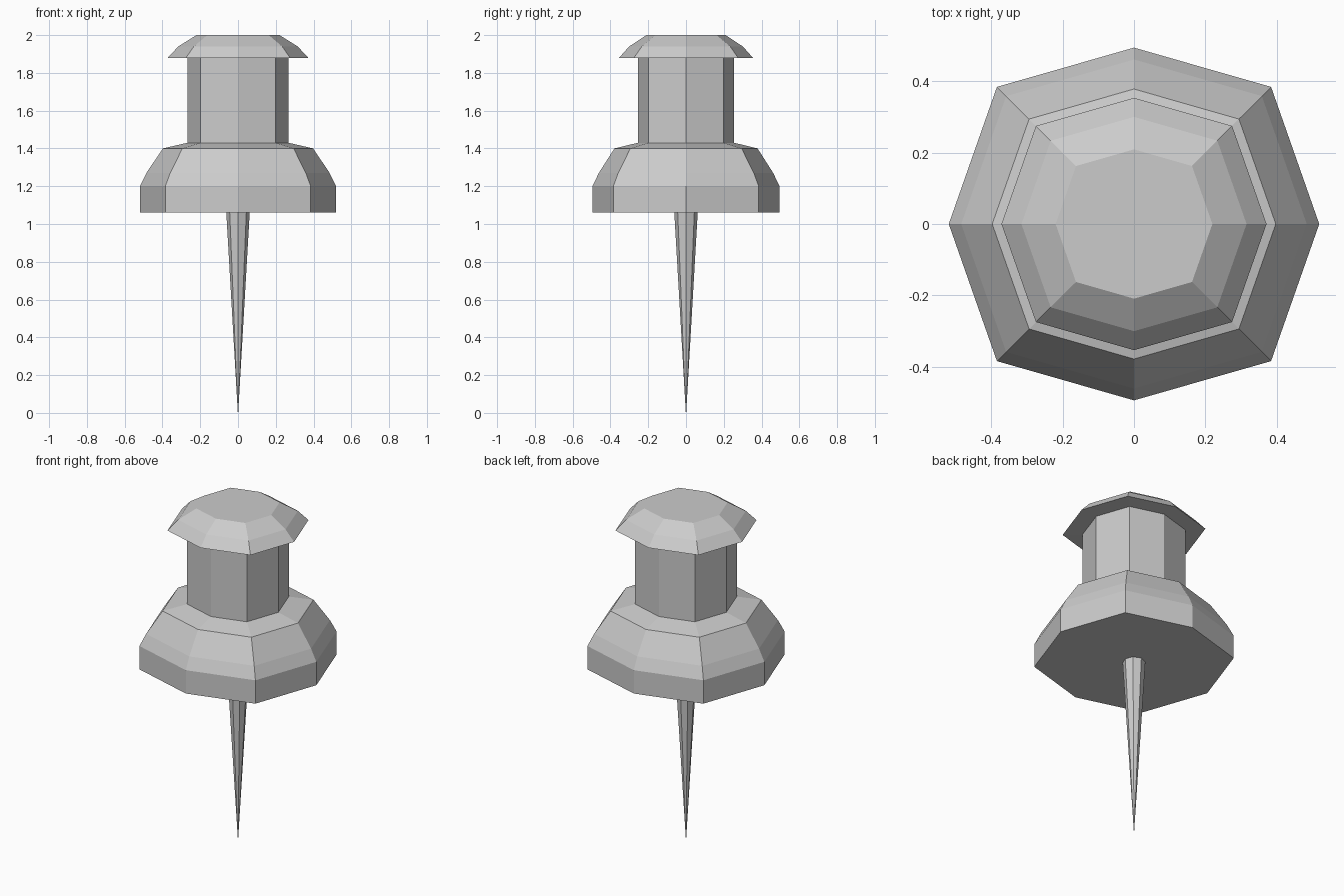
import bpy, bmesh, math

if "Cube" in bpy.data.objects:
    bpy.data.objects.remove(bpy.data.objects["Cube"])

# Eight-sided cross-section shared by the plastic parts (unit x radius)
SECTION = [(1, 0), (0.74, 0.74), (0, 0.952), (-0.74, 0.74),
           (-1, 0), (-0.74, -0.74), (0, -0.952), (0.74, -0.74)]
ROUND = [(math.cos(i * math.pi / 4), math.sin(i * math.pi / 4)) for i in range(8)]


def loft(name, section, profile):
    """Stack scaled copies of a section along (radius, z) and cap both ends."""
    bm = bmesh.new()
    rings = [[bm.verts.new((x * r, y * r, z)) for x, y in section] for r, z in profile]
    n = len(section)
    for low, high in zip(rings, rings[1:]):
        for i in range(n):
            j = (i + 1) % n
            bm.faces.new((low[i], low[j], high[j], high[i]))
    bm.faces.new(rings[0][::-1])
    bm.faces.new(rings[-1])
    bmesh.ops.recalc_face_normals(bm, faces=bm.faces)
    mesh = bpy.data.meshes.new(name)
    bm.to_mesh(mesh)
    bm.free()
    obj = bpy.data.objects.new(name, mesh)
    bpy.context.collection.objects.link(obj)
    return obj


# Handle: flared base, narrow neck and bevelled cap in one closed surface
loft("handle", SECTION, [
    (0.52, 1.06), (0.52, 1.20), (0.485, 1.27), (0.398, 1.40),   # base
    (0.268, 1.43), (0.268, 1.878),                              # neck
    (0.372, 1.88), (0.316, 1.94), (0.22, 2.0)])                 # cap

# Metal needle tapering to the ground
loft("needle", ROUND, [(0.001, 0.0), (0.062, 1.06)])
